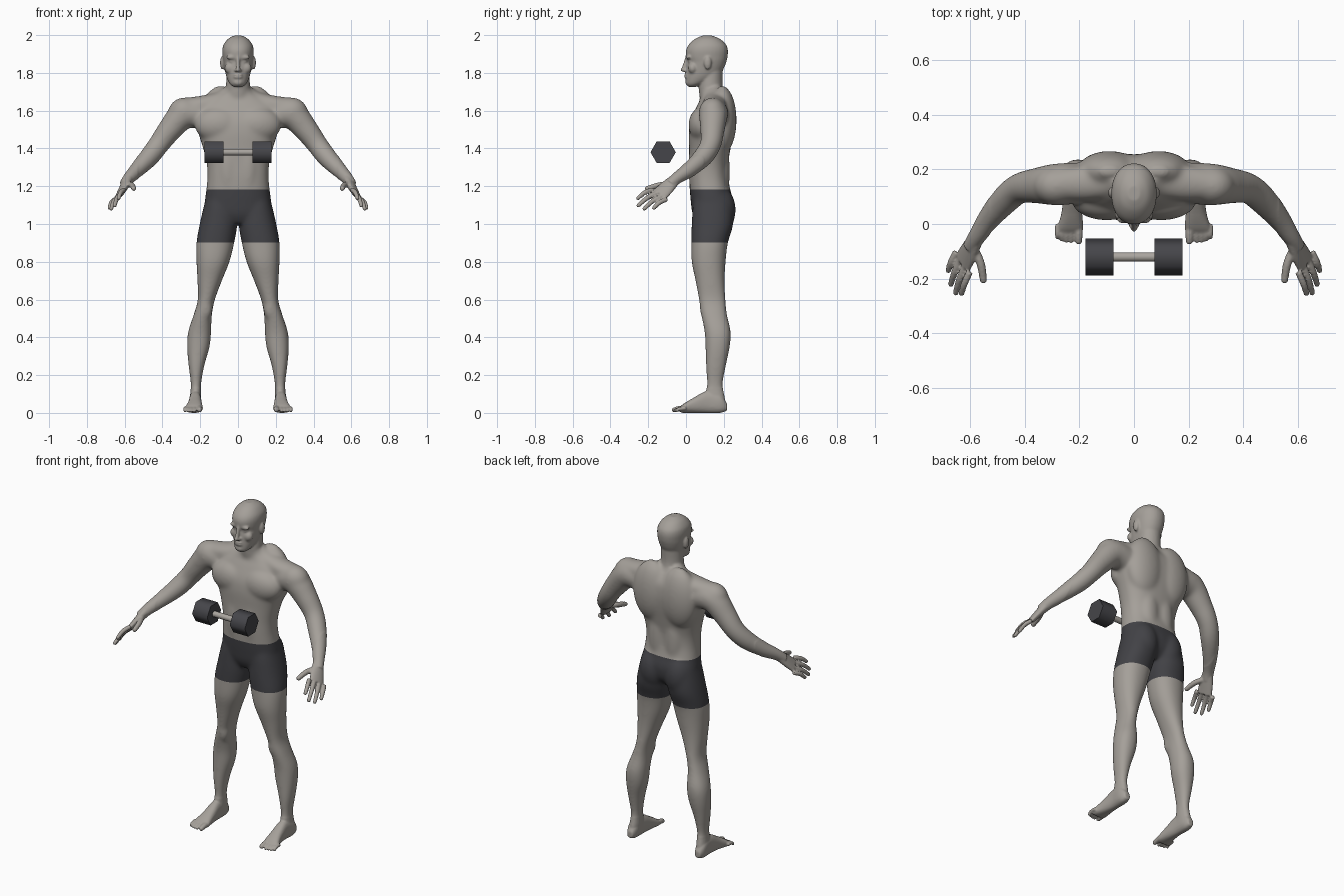
import bpy
import bmesh
from math import cos, sin, pi, copysign
from mathutils import Vector, Matrix

default_cube = bpy.data.objects.get("Cube")
if default_cube:
    bpy.data.objects.remove(default_cube, do_unlink=True)


def make_material(name, colour):
    material = bpy.data.materials.new(name)
    material.use_nodes = True
    rgba = (*colour, 1.0)
    material.diffuse_color = rgba
    shader = material.node_tree.nodes["Principled BSDF"]
    shader.inputs["Base Color"].default_value = rgba
    return material


skin_colour = make_material("warm grey skin", (.375, .35, .32))
shorts_colour = make_material("charcoal shorts", (.055, .055, .062))
weight_colour = make_material("dark iron", (.06, .06, .068))
bar_colour = make_material("pale steel", (.40, .375, .345))


# Shape helpers
def spline(rows, steps):
    """Smoothly interpolate every number of the given rows."""
    result = []
    last = len(rows) - 1
    for i in range(last):
        a, b, c, d = (rows[max(i - 1, 0)], rows[i], rows[i + 1], rows[min(i + 2, last)])
        for step in range(steps):
            t = step / steps
            result.append([q + t / 2 * (r - p + t * (2 * p - 5 * q + 4 * r - s
                           + t * (3 * (q - r) + s - p)))
                           for p, q, r, s in zip(a, b, c, d)])
    result.append(list(rows[-1]))
    return result


def bridge(bm, rings):
    """Join rings of points into a closed solid."""
    loops = [[bm.verts.new(point) for point in ring] for ring in rings]
    count = len(loops[0])
    for low, high in zip(loops, loops[1:]):
        for i in range(count):
            j = (i + 1) % count
            bm.faces.new((low[i], low[j], high[j], high[i]))
    bm.faces.new(loops[0][::-1])
    bm.faces.new(loops[-1])


def loft(bm, axis, rows, power=2.0, sides=32, steps=5):
    """Rows hold a position on the axis, then the low and high limits across it."""
    u, v = [k for k in range(3) if k != axis]
    rings = []
    for t, u_low, u_high, v_low, v_high in spline(rows, steps):
        ring = []
        for i in range(sides):
            angle = 2 * pi * i / sides
            c, s = [copysign(abs(f) ** (2 / power), f) for f in (cos(angle), sin(angle))]
            point = Vector()
            point[axis] = t
            point[u] = (u_low + u_high + c * (u_high - u_low)) / 2
            point[v] = (v_low + v_high + s * (v_high - v_low)) / 2
            ring.append(point)
        rings.append(ring)
    bridge(bm, rings)


def centred_loft(bm, rows, power):
    """Rows hold height, half width, front and back."""
    loft(bm, 2, [(z, -w, w, front, back) for z, w, front, back in rows], power)


def blob(bm, centre, size):
    matrix = Matrix.Translation(centre) @ Matrix.Diagonal((*size, 1))
    bmesh.ops.create_uvsphere(bm, u_segments=24, v_segments=16, radius=1, matrix=matrix)


def tube(bm, rows, side=(0, 1, 0), sides=20):
    """Rows hold a centre, the radius along the side vector and the other radius."""
    path = spline(rows, 5)
    centres = [Vector(row[:3]) for row in path]
    rings = []
    for i, row in enumerate(path):
        along = centres[min(i + 1, len(path) - 1)] - centres[max(i - 1, 0)]
        across = along.cross(Vector(side)).normalized()
        wide = across.cross(along).normalized()
        rings.append([centres[i] + wide * row[3] * cos(2 * pi * k / sides)
                      + across * row[4] * sin(2 * pi * k / sides) for k in range(sides)])
    bridge(bm, rings)


def digit(bm, base, middle, tip, radius):
    """A finger, thumb or toe with a rounded end."""
    thin = radius * .85
    tube(bm, [(*base, radius, radius), (*middle, radius, radius), (*tip, thin, thin)],
         side=(.5, .6, -.6), sides=14)
    blob(bm, tip, (thin, thin, thin))


bm = bmesh.new()

# Leg
loft(bm, 2, [(1.18, .03, .16, .07, .21), (1.12, .01, .175, .04, .245),
             (1.0, .004, .203, .03, .25), (.9, .02, .22, .028, .222),
             (.8, .045, .22, .03, .21), (.7, .085, .215, .05, .205),
             (.6, .122, .213, .068, .21), (.52, .138, .235, .08, .218),
             (.43, .142, .264, .098, .237), (.35, .15, .27, .103, .232),
             (.25, .178, .262, .105, .212), (.15, .195, .25, .11, .195),
             (.08, .195, .255, .10, .205), (.03, .198, .258, .09, .212)], power=2.2)
blob(bm, (.17, .108, .56), (.036, .036, .07))

# Foot and toes
loft(bm, 1, [(.217, .21, .245, .012, .05), (.18, .197, .259, 0, .10),
             (.11, .195, .258, 0, .115), (.04, .19, .266, 0, .08),
             (-.01, .186, .28, 0, .05), (-.03, .19, .284, .002, .034)], power=2.4)
digit(bm, (.203, 0, .024), (.203, -.035, .022), (.203, -.062, .016), .0155)
for i in range(4):
    x = .2305 + i * .0168
    reach = -.063 + .0015 * i * i
    digit(bm, (x, 0, .024), (x, -.035, .022), (x, reach, .011), .0095)

# Arm
tube(bm, [(x, y, z, r, r) for x, y, z, r in (
    (.20, .15, 1.58, .075), (.285, .145, 1.58, .077), (.36, .14, 1.5, .065),
    (.42, .13, 1.42, .056), (.47, .09, 1.355, .053), (.53, .02, 1.29, .042),
    (.575, -.045, 1.245, .032), (.60, -.085, 1.21, .028))], sides=28)
blob(bm, (.285, .14, 1.59), (.085, .073, .08))

# Hand, fingers and thumb
spread = Vector((.019, .029, -.02))
tube(bm, [(.58, -.055, 1.238, .03, .026), (.604, -.1, 1.195, .042, .021),
          (.626, -.14, 1.155, .046, .016)], side=spread)
knuckle = Vector((.627, -.139, 1.156))
tips = [(.632, -.254, 1.137), (.653, -.252, 1.098), (.671, -.22, 1.081), (.68, -.17, 1.085)]
for i, tip in enumerate(tips):
    base = knuckle + spread * (i - 1.5) * .86
    middle = base.lerp(Vector(tip), .5) + Vector((.004, -.003, .007))
    digit(bm, base, middle, tip, .0125)
digit(bm, (.588, -.085, 1.212), (.562, -.145, 1.205), (.552, -.205, 1.188), .0155)

# Paired muscles: chest, shoulder blade, glute, abdomen and lower back
for centre, size in (((.10, .087, 1.525), (.13, .074, .095)),
                     ((.09, .193, 1.55), (.12, .075, .18)),
                     ((.085, .168, 1.075), (.088, .096, .13)),
                     ((.052, .066, 1.3), (.06, .054, .18)),
                     ((.05, .178, 1.28), (.065, .054, .22))):
    blob(bm, centre, size)

# Slope from neck to shoulder
tube(bm, [(.03, .15, 1.72, .035, .03), (.09, .155, 1.665, .055, .04),
          (.18, .15, 1.632, .065, .05), (.27, .145, 1.61, .06, .06)])

# Paired features: brow, eye, cheek, ear and nostril
for centre, size in (((.034, .015, 1.882), (.03, .014, .012)),
                     ((.033, .024, 1.861), (.015, .013, .01)),
                     ((.042, .036, 1.825), (.03, .025, .03)),
                     ((.083, .115, 1.853), (.012, .02, .036)),
                     ((.011, -.004, 1.813), (.01, .012, .008))):
    blob(bm, centre, size)

# Mirror the paired parts to the other side
copies = bmesh.ops.duplicate(bm, geom=bm.verts[:] + bm.edges[:] + bm.faces[:])["geom"]
for item in copies:
    if isinstance(item, bmesh.types.BMVert):
        item.co.x = -item.co.x

# Torso
centred_loft(bm, [(1.0, .06, .06, .2), (1.05, .165, .035, .24), (1.12, .175, .025, .25),
                  (1.18, .168, .02, .235), (1.25, .162, .016, .223), (1.32, .166, .016, .223),
                  (1.4, .185, .016, .236), (1.48, .21, .015, .25), (1.55, .225, .025, .256),
                  (1.62, .215, .055, .25), (1.66, .155, .075, .23), (1.69, .09, .08, .208),
                  (1.73, .06, .08, .185)], 2.4)

# Neck and head
centred_loft(bm, [(1.62, .08, .09, .225), (1.68, .068, .07, .208),
                  (1.74, .063, .068, .193), (1.82, .06, .08, .195)], 2)
centred_loft(bm, [(1.725, .02, .015, .05), (1.74, .042, .002, .09), (1.77, .058, .0, .15),
                  (1.8, .067, .002, .185), (1.83, .073, .004, .203), (1.86, .078, .008, .214),
                  (1.885, .081, .0, .22), (1.92, .083, .0, .222), (1.95, .076, .015, .212),
                  (1.98, .053, .048, .18), (1.997, .022, .085, .14)], 2.15)

# Nose, lips and chin
tube(bm, [(0, .006, 1.885, .01, .01), (0, -.004, 1.85, .01, .01),
          (0, -.014, 1.818, .012, .012)])
blob(bm, (0, -.016, 1.816), (.012, .014, .011))
for z in (1.79, 1.777):
    blob(bm, (0, .001, z), (.025, .011, .0065))
blob(bm, (0, .01, 1.75), (.026, .014, .018))

# Fuse everything into one body
bmesh.ops.recalc_face_normals(bm, faces=bm.faces[:])
mesh = bpy.data.meshes.new("body_parts")
bm.to_mesh(mesh)
bm.free()
body = bpy.data.objects.new("body", mesh)
bpy.context.collection.objects.link(body)
remesh = body.modifiers.new("fuse", "REMESH")
remesh.mode = "VOXEL"
remesh.voxel_size = .0052
bpy.context.view_layer.update()
graph = bpy.context.evaluated_depsgraph_get()
fused = bpy.data.meshes.new_from_object(body.evaluated_get(graph))
body.modifiers.clear()
body.data = fused
fused.materials.clear()
fused.materials.append(skin_colour)
fused.materials.append(shorts_colour)

# Soften the muscles, keeping hands, feet and face crisp
bm = bmesh.new()
bm.from_mesh(fused)
soft = [v for v in bm.verts if .13 < v.co.z < 1.72 and abs(v.co.x) < .53]
head = [v for v in bm.verts if v.co.z > 1.7]
for verts, rounds in ((soft, 32), (head, 3), (bm.verts[:], 1)):
    for _ in range(rounds):
        bmesh.ops.smooth_vert(bm, verts=verts, factor=.5, use_axis_x=True,
                              use_axis_y=True, use_axis_z=True)

# Cut the hem and waistband, then colour the shorts between them
hem, waist = .902, 1.182
for height in (hem, waist):
    bmesh.ops.bisect_plane(bm, geom=bm.verts[:] + bm.edges[:] + bm.faces[:],
                           plane_co=(0, 0, height), plane_no=(0, 0, 1))
for face in bm.faces:
    centre = face.calc_center_median()
    face.material_index = int(hem < centre.z < waist and abs(centre.x) < .35)
    face.smooth = True
bm.to_mesh(fused)
bm.free()


# Dumbbell
def rod(name, start, end, radius, sides, material):
    bm = bmesh.new()
    loft(bm, 0, [(x, -radius, radius, -radius, radius) for x in (start, end)],
         sides=sides, steps=1)
    bmesh.ops.recalc_face_normals(bm, faces=bm.faces[:])
    for face in bm.faces:
        face.smooth = len(face.verts) == 4
    mesh = bpy.data.meshes.new(name)
    bm.to_mesh(mesh)
    bm.free()
    mesh.materials.append(material)
    item = bpy.data.objects.new(name, mesh)
    item.location = (0, -.121, 1.38)
    bpy.context.collection.objects.link(item)


rod("dumbbell_bar", -.1, .1, .017, 24, bar_colour)
for name, side in (("left", 1), ("right", -1)):
    rod("dumbbell_weight_" + name, side * .076, side * .177, .067, 6, weight_colour)
